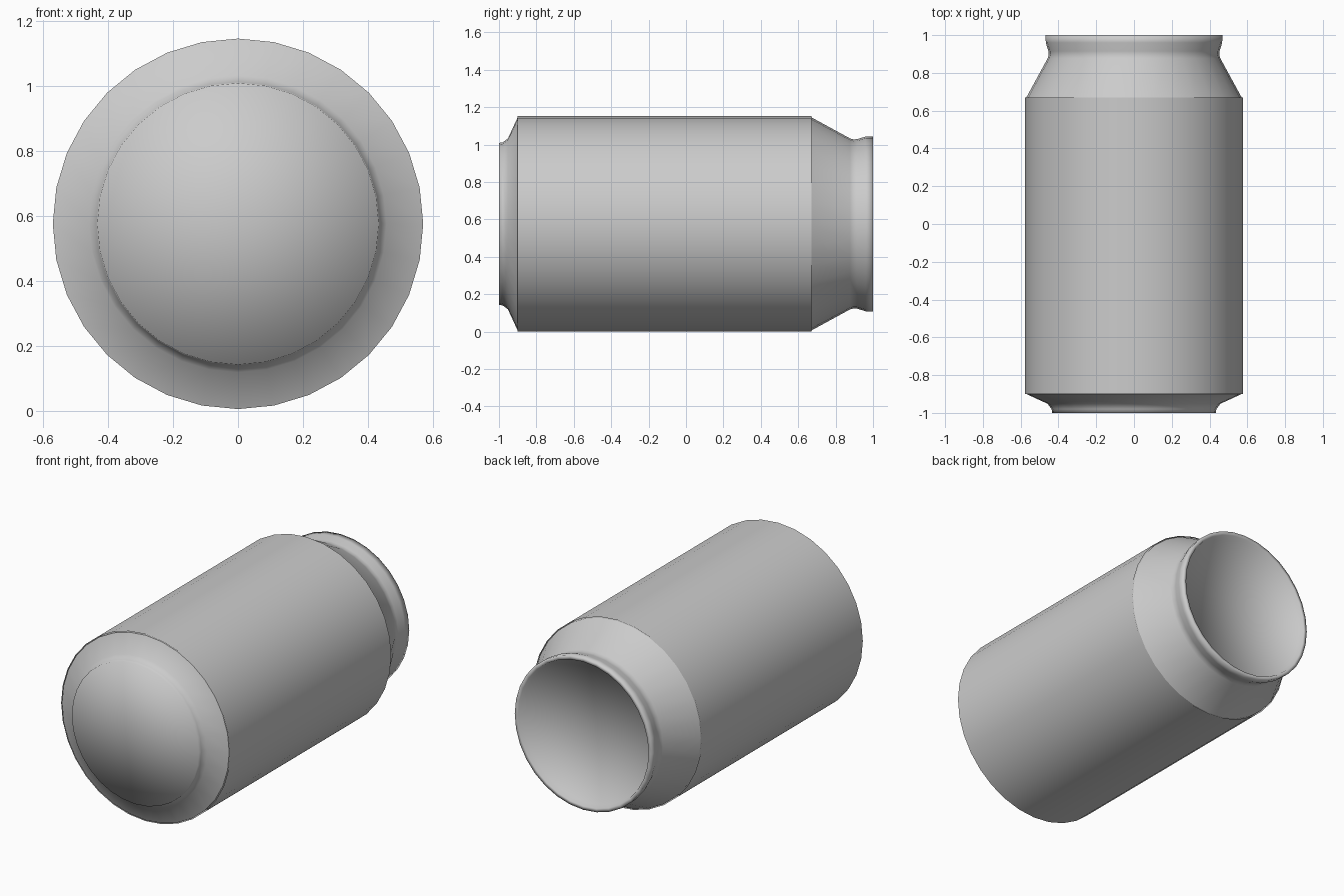
import bpy, bmesh, math

if "Cube" in bpy.data.objects:
    bpy.data.objects.remove(bpy.data.objects["Cube"])

SIDES = 32
AXIS_Z = 0.576


def lathe(name, profile, sharp_radius=None):
    """Revolve (radius, y) points round the lying axis; radius 0 makes a pole."""
    bm = bmesh.new()
    rings = []
    for r, y in profile:
        if r == 0:
            rings.append([bm.verts.new((0, y, AXIS_Z))] * SIDES)
        else:
            rings.append([bm.verts.new((r * math.sin(math.tau * i / SIDES), y,
                                        AXIS_Z + r * math.cos(math.tau * i / SIDES)))
                          for i in range(SIDES)])
    for a, b in zip(rings, rings[1:]):
        for i in range(SIDES):
            j = (i + 1) % SIDES
            corners = list(dict.fromkeys((a[i], b[i], b[j], a[j])))
            bm.faces.new(corners).smooth = True
    bm.normal_update()
    # Crisp creases where the ends meet the straight body
    if sharp_radius:
        for e in bm.edges:
            if all(abs(math.hypot(v.co.x, v.co.z - AXIS_Z) - sharp_radius) < 1e-4
                   for v in e.verts) and abs(e.verts[0].co.y - e.verts[1].co.y) < 1e-4:
                e.smooth = False
    mesh = bpy.data.meshes.new(name)
    bm.to_mesh(mesh)
    bm.free()
    obj = bpy.data.objects.new(name, mesh)
    bpy.context.collection.objects.link(obj)
    return obj


# Can shell: base disc, foot, body, shoulder, neck, lip and recessed lid
lathe("can_shell", [
    (0, -1.0), (0.433, -1.0), (0.436, -0.98), (0.457, -0.952), (0.57, -0.90),
    (0.57, 0.67), (0.457, 0.877), (0.452, 0.895), (0.453, 0.915),
    (0.467, 0.96), (0.468, 1.0), (0.445, 1.0), (0.435, 0.97), (0, 0.97)],
    sharp_radius=0.57)

# Thin label sleeve wrapped round the straight body
lathe("label_sleeve", [(0.576, -0.90), (0.576, 0.67)])
